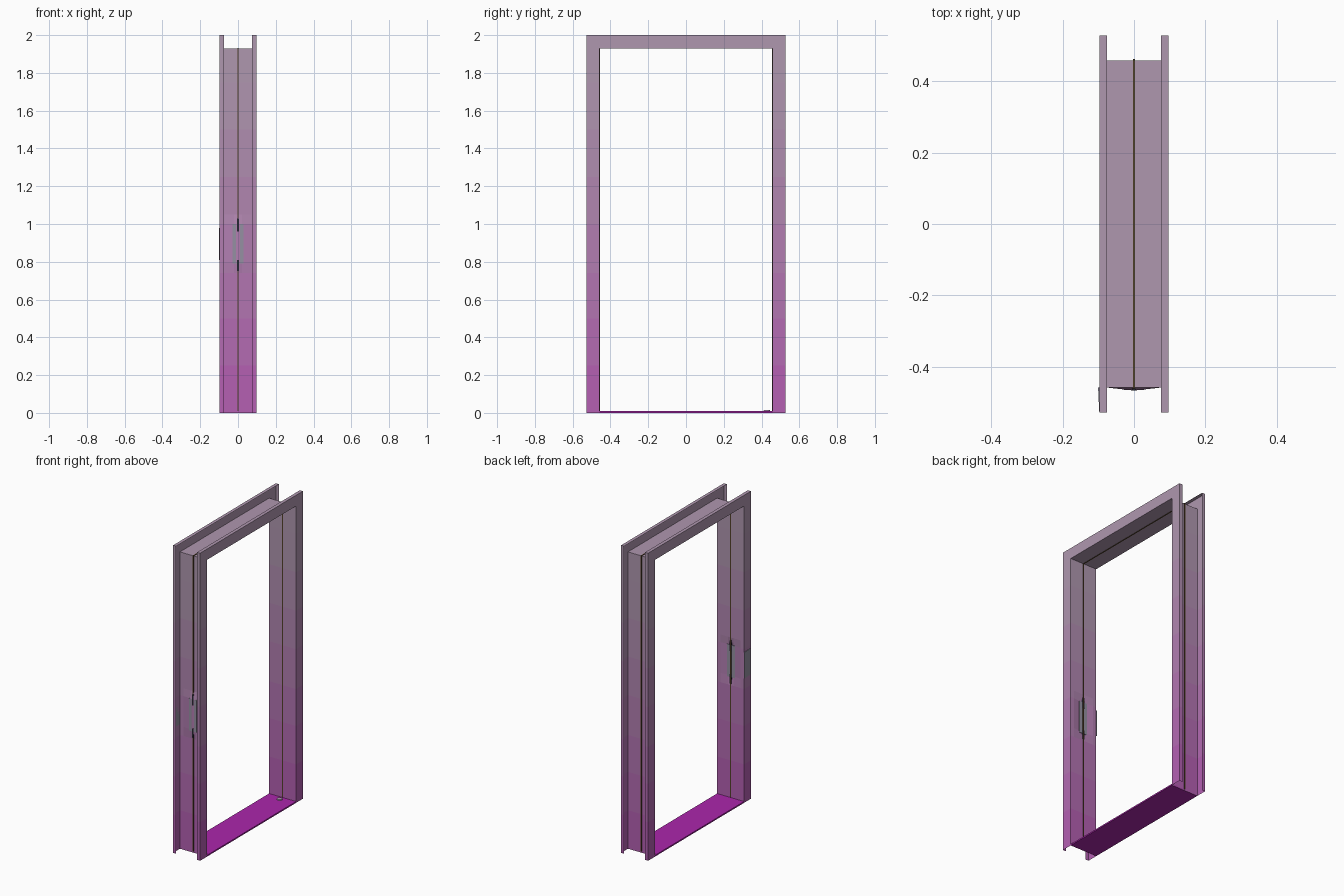
import bpy, bmesh, math

if "Cube" in bpy.data.objects:
    bpy.data.objects.remove(bpy.data.objects["Cube"])

HALF_W, HEAD_Z, FACE, HALF_D, LIP = 0.458, 1.93, 0.07, 0.097, 0.075


def material(name, rgb):
    m = bpy.data.materials.new(name)
    m.diffuse_color = (*rgb, 1)
    m.use_nodes = True
    m.node_tree.nodes["Principled BSDF"].inputs["Base Color"].default_value = m.diffuse_color
    return m


def finish(name, bm, mats):
    me = bpy.data.meshes.new(name)
    bm.to_mesh(me)
    bm.free()
    ob = bpy.data.objects.new(name, me)
    bpy.context.collection.objects.link(ob)
    for m in mats:
        me.materials.append(m)
    return ob


def box(name, x, y, z, mat):
    bm = bmesh.new()
    bmesh.ops.create_cube(bm, size=1)
    for v in bm.verts:
        v.co = [r[0] if c < 0 else r[1] for c, r in zip(v.co, (x, y, z))]
    return finish(name, bm, [mat])


# Colour fades from mauve grey at the head to purple at the floor
BANDS = 8
fade = []
for i in range(BANDS):
    t = min(1, (i + 0.5) / BANDS / 0.85)
    fade.append(material(f"paint_{i}", (0.46 - 0.03 * t, 0.10 + 0.21 * t, 0.45 - 0.02 * t)))
purple = material("threshold_purple", (0.41, 0.02, 0.41))
brown = material("seal_brown", (0.08, 0.05, 0.02))
steel = material("strike_steel", (0.30, 0.28, 0.36))
dark = material("slot_dark", (0.02, 0.02, 0.03))

# Folded sheet profile: (x, distance outward from the opening)
profile = [(-LIP, FACE), (-HALF_D, FACE), (-HALF_D, 0), (-0.072, 0), (-0.02, 0), (0, 0),
           (0.02, 0), (0.072, 0), (HALF_D, 0), (HALF_D, FACE), (LIP, FACE)]
levels = [0, 0.25, 0.5, 0.74, 0.8, 1.0, 1.05, 1.25, 1.5, 1.75, None]
dent = {-0.02: 0.006, 0: 0.008, 0.02: 0.006}

# Frame: profile swept up one leg, across the head and down the other
bm = bmesh.new()
rings = []
for side, zs in ((-1, levels), (1, levels[::-1])):
    for z in zs:
        ring = []
        for x, d in profile:
            push = dent.get(x, 0) if side < 0 and z in (0.8, 1.0) else 0
            zz = HEAD_Z + d if z is None else z
            ring.append(bm.verts.new((x, side * (HALF_W + d + push), zz)))
        rings.append(ring)
for a, b in zip(rings, rings[1:]):
    for i in range(len(profile) - 1):
        f = bm.faces.new((a[i], b[i], b[i + 1], a[i + 1]))
        f.material_index = min(BANDS - 1, int(f.calc_center_median().z / 2 * BANDS))
finish("door_frame", bm, fade)

# Threshold plate and floor stop
box("threshold", (-HALF_D, HALF_D), (-HALF_W, HALF_W), (0, 0.009), purple)
bm = bmesh.new()
bmesh.ops.create_cone(bm, cap_ends=True, segments=16, radius1=0.018, radius2=0.016, depth=0.006)
bmesh.ops.translate(bm, verts=bm.verts, vec=(0, 0.428, 0.011))
finish("floor_stop", bm, [fade[-1]])

# Slim seal along the middle of the jambs and head
seal = (-0.003, 0.003)
box("head_seal", seal, (-HALF_W, HALF_W), (HEAD_Z - 0.002, HEAD_Z + 0.003), brown)
for label, s in (("left", -1), ("right", 1)):
    y = sorted((s * (HALF_W - 0.002), s * (HALF_W + 0.003)))
    box(label + "_seal", seal, y, (0.009, HEAD_Z), brown)

# Strike plate with two bolt slots
box("strike_plate", (-0.028, 0.028), (-0.465, -0.461), (0.79, 1.0), steel)
for name, z in (("lower_slot", (0.75, 0.81)), ("upper_slot", (0.96, 1.03))):
    box(name, (-0.005, 0.005), (-0.4665, -0.4565), z, dark)

# Wedge-shaped strike lip on the face of the frame
lip = box("strike_lip", (-0.1005, -HALF_D), (-0.525, -0.457), (0.81, 0.98), steel)
for v in lip.data.vertices:
    if v.co.y < -0.5 and v.co.x < -HALF_D - 0.001:
        v.co.x = -HALF_D - 0.0004
